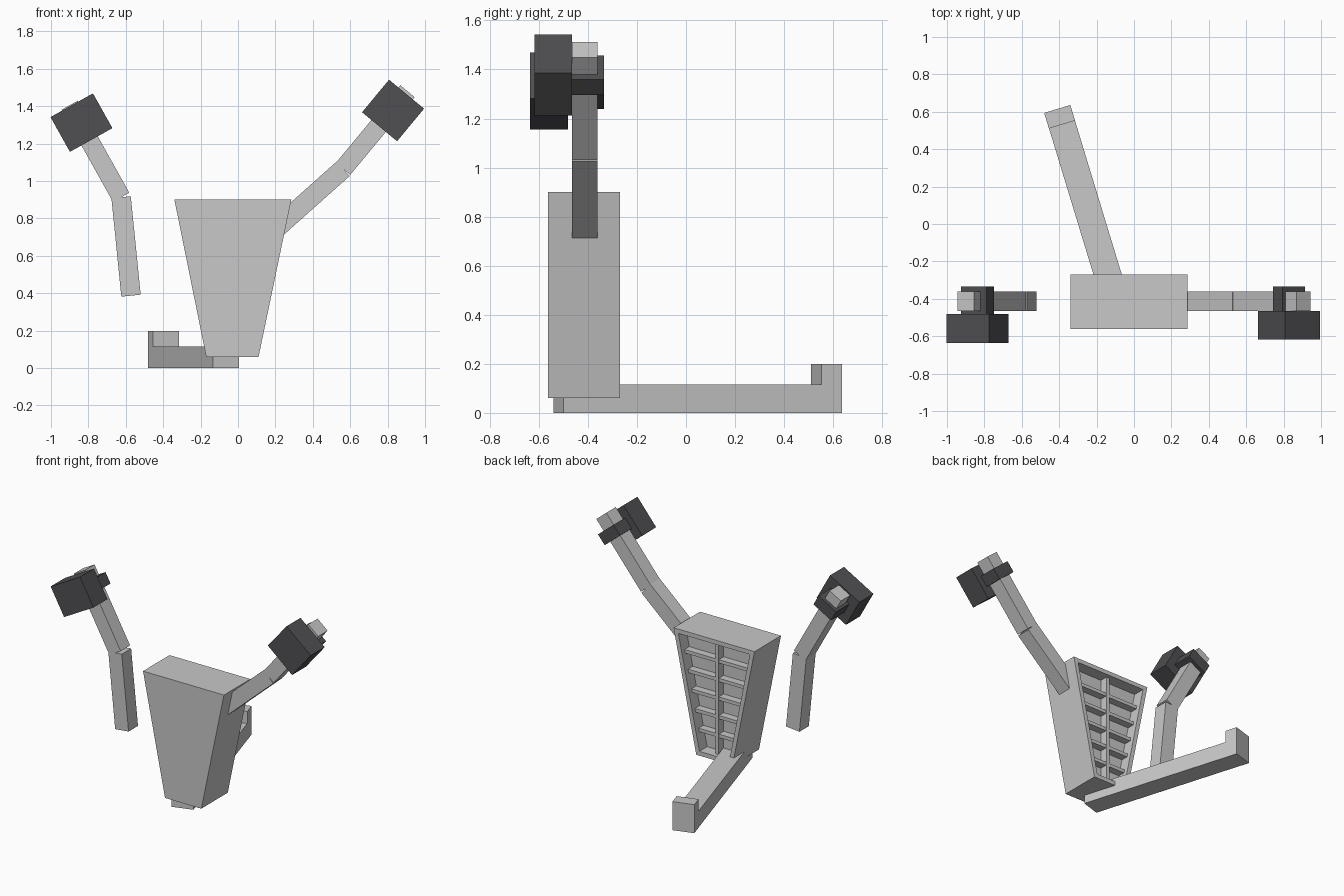
import bpy, bmesh, math
from mathutils import Vector, Matrix

if "Cube" in bpy.data.objects:
    bpy.data.objects.remove(bpy.data.objects["Cube"])


def material(name, color):
    m = bpy.data.materials.new(name)
    m.diffuse_color = (*color, 1)
    m.use_nodes = True
    m.node_tree.nodes["Principled BSDF"].inputs["Base Color"].default_value = m.diffuse_color
    return m


GREY = material("light grey", (0.58, 0.58, 0.58))
DARK = material("dark grey", (0.08, 0.078, 0.085))


def finish(name, bm, mat):
    bmesh.ops.recalc_face_normals(bm, faces=bm.faces[:])
    me = bpy.data.meshes.new(name)
    bm.to_mesh(me)
    bm.free()
    me.materials.append(mat)
    ob = bpy.data.objects.new(name, me)
    bpy.context.collection.objects.link(ob)
    return ob


def box(name, center, size, mat, rot=Matrix.Identity(4)):
    bm = bmesh.new()
    bmesh.ops.create_cube(bm, size=1, matrix=Matrix.Translation(center) @ rot @ Matrix.Diagonal((*size, 1)))
    return finish(name, bm, mat)


def tilt(d):
    # rotation about y that takes local z onto direction d in the xz plane
    return Matrix.Rotation(math.atan2(d.x, d.z), 4, 'Y')


def bar(name, a, b, y, width=0.104):
    # square bar between two (x, z) points
    a, b = Vector((a[0], y, a[1])), Vector((b[0], y, b[1]))
    d = b - a
    box(name, (a + b) / 2, (width, 0.104, d.length), GREY, tilt(d))
    return d.normalized()


# Tapered body, hollowed from the back
Y0, Y1, ZB, ZT = -0.562, -0.27, 0.06, 0.90
profile = [(-0.17, ZB), (0.11, ZB), (0.285, ZT), (-0.34, ZT)]
RECESS = 0.085
bm = bmesh.new()
front = [bm.verts.new((x, Y0, z)) for x, z in profile]
back = [bm.verts.new((x, Y1, z)) for x, z in profile]
bm.faces.new(front)
rear = bm.faces.new(back[::-1])
for i in range(4):
    j = (i + 1) % 4
    bm.faces.new((front[i], back[i], back[j], front[j]))
bmesh.ops.recalc_face_normals(bm, faces=bm.faces[:])
bmesh.ops.inset_individual(bm, faces=[rear], thickness=0.03, use_even_offset=True)
bmesh.ops.inset_individual(bm, faces=[rear], thickness=0.0002, depth=-RECESS)
finish("body_shell", bm, GREY)

# Stiffening ribs in the back recess
rib_y, rib_d = Y1 - RECESS + 0.025, 0.055
for i in range(1, 6):
    z = 0.09 + 0.78 * i / 6
    t = (z - ZB) / (ZT - ZB)
    xl, xr = -0.17 - 0.17 * t + 0.02, 0.11 + 0.175 * t - 0.02
    box("cross_rib", ((xl + xr) / 2, rib_y, z), (xr - xl, rib_d, 0.024), GREY)
box("upright_rib", (-0.029, rib_y + 0.002, 0.48), (0.026, rib_d, 0.80), GREY)

# Floor beam with raised end block
start, end = Vector((-0.065, -0.52, 0)), Vector((-0.41, 0.614, 0))
run = end - start
turn = Matrix.Rotation(math.atan2(-run.x, run.y), 4, 'Z')
box("floor_beam", (start + end) / 2 + Vector((0, 0, 0.0575)), (0.145, run.length, 0.115), GREY, turn)
box("beam_end_block", end - run.normalized() * 0.0425 + Vector((0, 0, 0.0995)),
    (0.146, 0.087, 0.199), GREY, turn)

# Bent arms, each with a dark clamp and block: side, start, elbow, end, arm y, block size
arms = [
    ("right", (0.20, 0.742), (0.562, 1.065), (0.906, 1.48), -0.412, (0.829, 1.377), (0.243, 0.226), -0.541),
    ("left", (-0.572, 0.387), (-0.625, 0.913), (-0.90, 1.405), -0.412, (-0.837, 1.312), (0.26, 0.213), -0.558),
]
for side, a, e, b, y, c, size, by in arms:
    bar(side + "_lower_arm", a, e, y)
    d = bar(side + "_upper_arm", e, b, y, 0.100)
    r = tilt(d)
    box(side + "_block", (c[0], by, c[1]), (size[0], 0.154, size[1]), DARK, r)
    y_lo = by + 0.07
    box(side + "_clamp", (c[0], (y_lo - 0.335) / 2, c[1]), (0.155, -0.335 - y_lo, 0.08), DARK, r)
